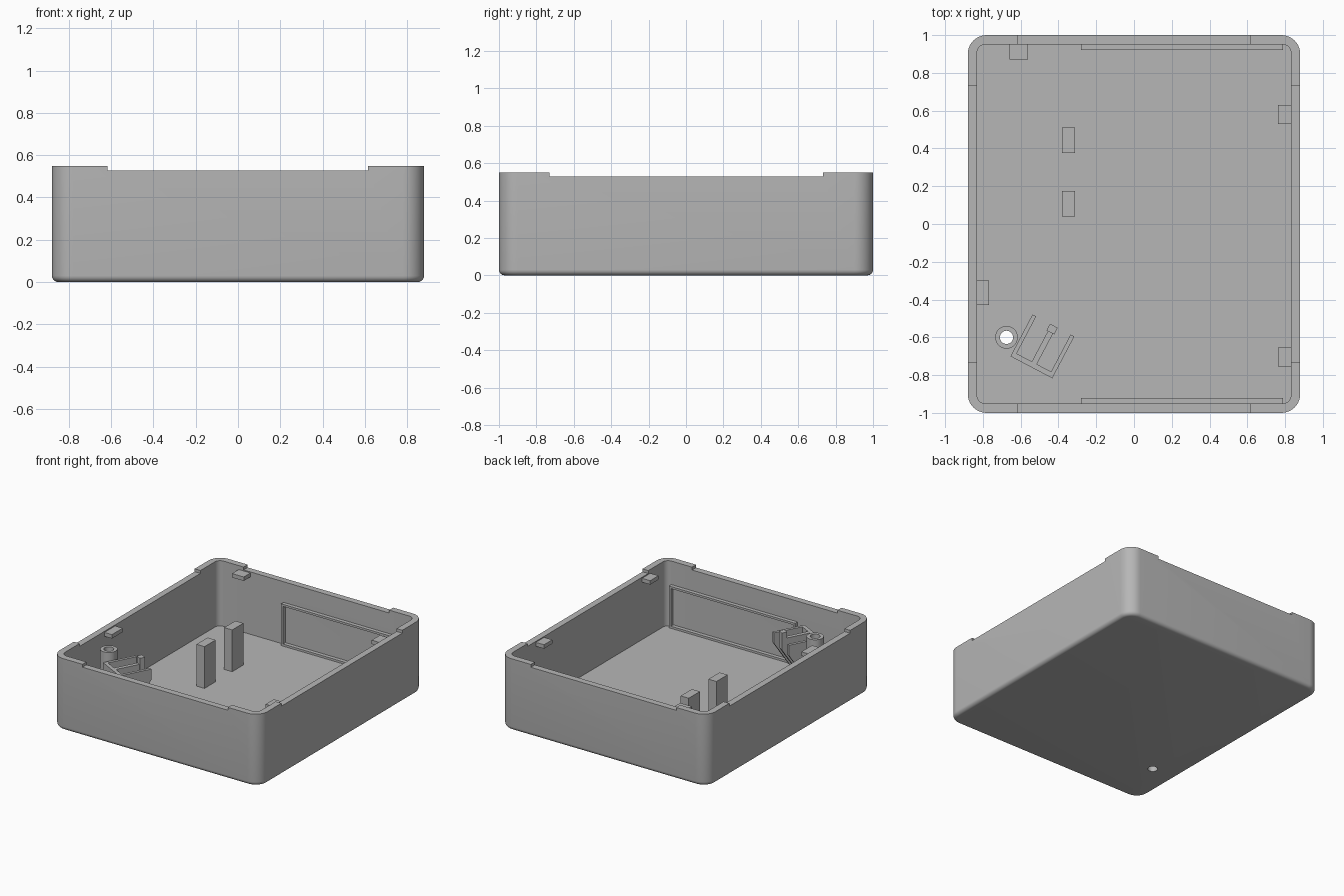
import bpy, bmesh, math
from mathutils import Matrix, Vector

if "Cube" in bpy.data.objects:
    bpy.data.objects.remove(bpy.data.objects["Cube"])

W, D, H = 0.88, 1.0, 0.55      # half width, half depth, height
WALL, FLOOR = 0.049, 0.05

grey = bpy.data.materials.new("grey_plastic")
grey.diffuse_color = (0.47, 0.47, 0.47, 1)
grey.use_nodes = True
grey.node_tree.nodes["Principled BSDF"].inputs["Base Color"].default_value = grey.diffuse_color


def finish(name, bm, smooth=False):
    bmesh.ops.recalc_face_normals(bm, faces=bm.faces)
    me = bpy.data.meshes.new(name)
    bm.to_mesh(me)
    bm.free()
    me.materials.append(grey)
    ob = bpy.data.objects.new(name, me)
    bpy.context.collection.objects.link(ob)
    if smooth:
        smooth_by_angle(ob)
    return ob


def smooth_by_angle(ob):
    bpy.ops.object.select_all(action='DESELECT')
    ob.select_set(True)
    bpy.context.view_layer.objects.active = ob
    bpy.ops.object.shade_smooth_by_angle(angle=math.radians(35))


def add_box(bm, x0, x1, y0, y1, z0, z1):
    m = Matrix.Translation(((x0 + x1) / 2, (y0 + y1) / 2, (z0 + z1) / 2))
    m = m @ Matrix.Diagonal((x1 - x0, y1 - y0, z1 - z0, 1))
    bmesh.ops.create_cube(bm, size=1, matrix=m)


def box(name, *b):
    bm = bmesh.new()
    add_box(bm, *b)
    return finish(name, bm)


def rounded_ring(bm, inset, radius, z, n=10):
    ring = []
    for q, (sx, sy) in enumerate([(1, 1), (-1, 1), (-1, -1), (1, -1)]):
        cx, cy = sx * (W - inset - radius), sy * (D - inset - radius)
        for i in range(n + 1):
            a = (q + i / n) * math.pi / 2
            ring.append(bm.verts.new((cx + radius * math.cos(a), cy + radius * math.sin(a), z)))
    return ring


def lathe(bm, loop, center, n=32):
    """Closed ring swept round a vertical axis from (radius, z) points."""
    rings = []
    for i in range(n):
        a = math.tau * i / n
        rings.append([bm.verts.new((center[0] + r * math.cos(a), center[1] + r * math.sin(a), z))
                      for r, z in loop])
    for i in range(n):
        a, b = rings[i], rings[(i + 1) % n]
        for j in range(len(loop)):
            k = (j + 1) % len(loop)
            bm.faces.new((a[j], b[j], b[k], a[k]))


def cut(ob, cutter):
    cutter.hide_render = True
    mod = ob.modifiers.new("cut", 'BOOLEAN')
    mod.operation, mod.solver, mod.object = 'DIFFERENCE', 'EXACT', cutter
    bpy.context.view_layer.objects.active = ob
    bpy.ops.object.modifier_apply(modifier=mod.name)
    bpy.data.objects.remove(cutter)


# Open tray: rounded bottom edge, outer wall, rim, inner wall, floor
bm = bmesh.new()
F, R = 0.03, 0.1
rings = []
for i in range(7):
    a = i / 6 * math.pi / 2
    inset = F * (1 - math.sin(a))
    rings.append(rounded_ring(bm, inset, R - inset, F * (1 - math.cos(a))))
rings.append(rounded_ring(bm, 0, R, H))
rings.append(rounded_ring(bm, WALL, 0.045, H))
rings.append(rounded_ring(bm, WALL, 0.045, FLOOR))
for a, b in zip(rings, rings[1:]):
    for i in range(len(a)):
        j = (i + 1) % len(a)
        bm.faces.new((a[i], a[j], b[j], b[i]))
bm.faces.new(rings[0])
bm.faces.new(rings[-1])
tray = finish("tray", bm)

# Shallow rim notches on all four sides
cut(tray, box("notch_cutter_front_back", -0.618, 0.615, -1.2, 1.2, 0.528, 0.7))
cut(tray, box("notch_cutter_sides", -1.2, 1.2, -0.73, 0.732, 0.528, 0.7))

# Screw hole through the floor
BOSS = (-0.675, -0.60)
bm = bmesh.new()
bmesh.ops.create_cone(bm, cap_ends=True, segments=32, radius1=0.035, radius2=0.035, depth=0.4,
                      matrix=Matrix.Translation((*BOSS, 0)))
cut(tray, finish("hole_cutter", bm))
smooth_by_angle(tray)

# Screw boss
bm = bmesh.new()
lathe(bm, [(0.035, 0.045), (0.06, 0.045), (0.06, 0.50), (0.035, 0.50)], BOSS)
finish("screw_boss", bm, True)

# Two support posts
for i, y in enumerate((0.04, 0.375)):
    box(f"support_post_{i + 1}", -0.38, -0.312, y, y + 0.135, 0.04, 0.37)

# Small snap tabs just under the rim
box("snap_tab_back", -0.66, -0.56, 0.87, 0.96, 0.49, 0.52)
box("snap_tab_left", -0.84, -0.767, -0.43, -0.30, 0.49, 0.52)
box("snap_tab_right_1", 0.762, 0.84, 0.53, 0.63, 0.49, 0.52)
box("snap_tab_right_2", 0.762, 0.84, -0.755, -0.655, 0.49, 0.52)

# Thin raised frames on the inside of the front and back walls
X0, X1, Z0, Z1, T = -0.28, 0.79, 0.045, 0.37, 0.016
for name, s in (("back", 1), ("front", -1)):
    y0, y1 = sorted((s * 0.922, s * 0.955))
    bm = bmesh.new()
    add_box(bm, X0, X0 + T, y0, y1, Z0, Z1)
    add_box(bm, X1 - T, X1, y0, y1, Z0, Z1)
    add_box(bm, X0 + T, X1 - T, y0, y1, Z1 - T, Z1)
    add_box(bm, X0 + T, X1 - T, y0, y1, Z0, Z0 + T + 0.005)
    finish(f"panel_frame_{name}", bm)

# Angled holder beside the boss: gusseted ribs joined by a front wall
place = Matrix.Translation((-0.485, -0.648, 0)) @ Matrix.Rotation(math.radians(-27.8), 4, 'Z')


def rib(bm, x0, x1, top):
    profile = [(-0.125, 0.045), (-0.08, 0.045), (0.125, 0.36), (0.125, top), (-0.125, top)]
    f = bm.faces.new([bm.verts.new((x0, y, z)) for y, z in profile])
    ext = bmesh.ops.extrude_face_region(bm, geom=[f])
    bmesh.ops.translate(bm, vec=Vector((x1 - x0, 0, 0)),
                        verts=[v for v in ext["geom"] if isinstance(v, bmesh.types.BMVert)])


bm = bmesh.new()
for x0, x1, top in ((-0.125, -0.103, 0.44), (-0.012, 0.018, 0.44), (0.103, 0.125, 0.44)):
    rib(bm, x0, x1, top)
add_box(bm, -0.103, 0.103, -0.125, -0.097, 0.045, 0.44)
add_box(bm, -0.02, 0.026, 0.085, 0.125, 0.36, 0.49)
bm.transform(place)
finish("angled_holder", bm)
